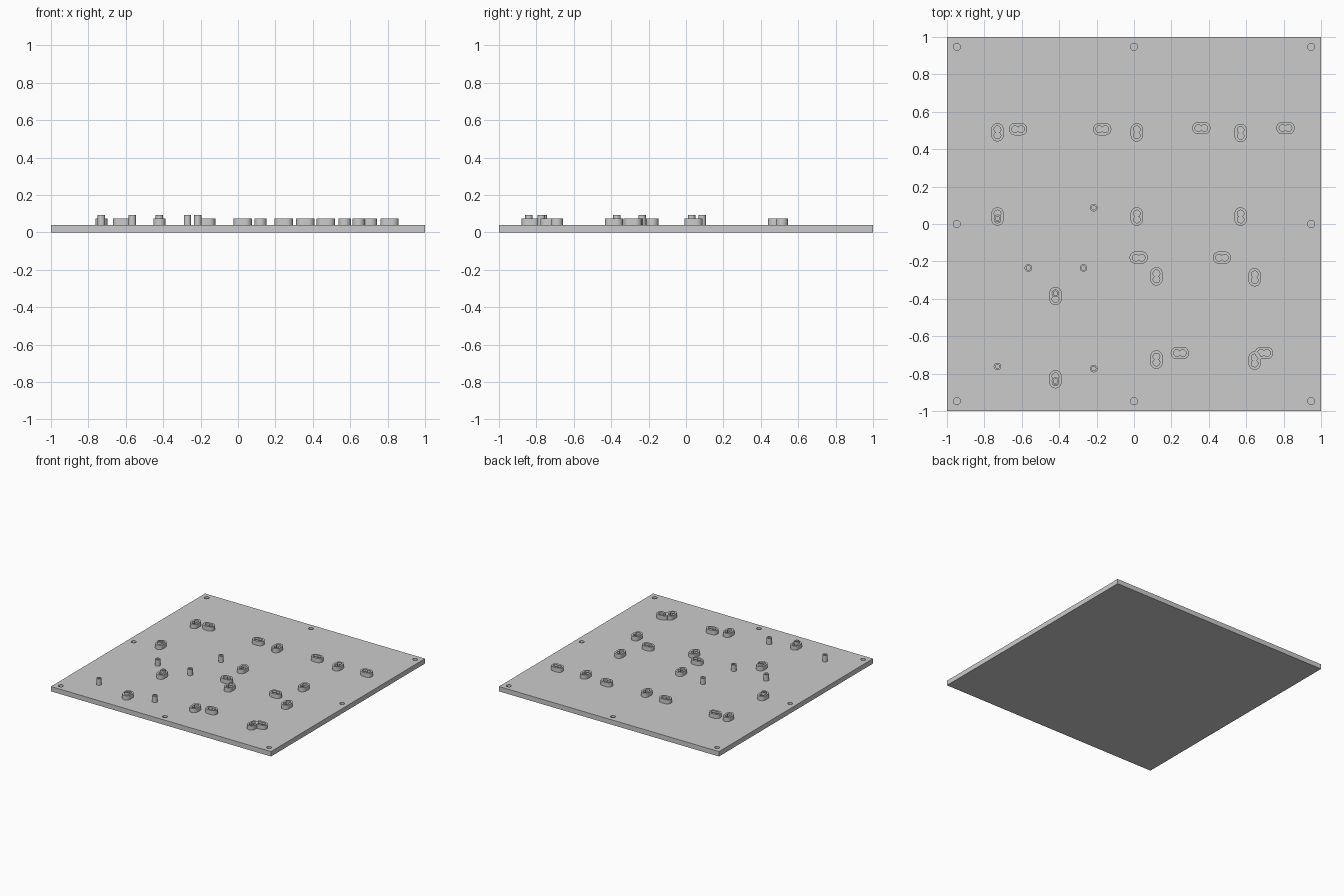
import bpy, bmesh
from math import acos, cos, sin, pi, radians
from mathutils import Matrix, Vector

cube = bpy.data.objects.get("Cube")
if cube:
    bpy.data.objects.remove(cube)

grey = bpy.data.materials.new("plain_grey")
grey.use_nodes = True
grey.diffuse_color = (0.6, 0.6, 0.6, 1)
grey.node_tree.nodes["Principled BSDF"].inputs["Base Color"].default_value = (0.6, 0.6, 0.6, 1)

TOP = 0.04          # upper face of the base plate
STEPS = 16          # segments in each half outline


def make_object(name, bm):
    bmesh.ops.recalc_face_normals(bm, faces=bm.faces)
    mesh = bpy.data.meshes.new(name)
    bm.to_mesh(mesh)
    bm.free()
    obj = bpy.data.objects.new(name, mesh)
    bpy.context.collection.objects.link(obj)
    mesh.materials.append(grey)
    return obj


def outlines(spread, outer, bore):
    """Matching rings: a rounded slot and the double bore inside it."""
    limit = acos(-spread / bore)
    slot, hole = [], []
    for side in (1, -1):
        for i in range(STEPS):
            t = -limit + 2 * limit * i / STEPS
            x, y = spread + bore * cos(t), bore * sin(t)
            hole.append(Vector((side * x, side * y, 0)))
            if cos(t) >= 0:
                x, y = spread + outer * cos(t), outer * sin(t)
            else:
                y = outer if t > 0 else -outer
            slot.append(Vector((side * x, side * y, 0)))
    return slot, hole


def hollow_boss(name, x, y, top, spread, outer, bore, turn=0):
    """Raised boss with a blind bore down to the plate."""
    slot, hole = outlines(spread, outer, bore)
    place = Matrix.Translation((x, y, 0)) @ Matrix.Rotation(turn, 4, 'Z')
    bm = bmesh.new()
    rings = []
    for ring, z in ((slot, TOP - 0.005), (slot, top), (hole, top), (hole, TOP + 0.001)):
        rings.append([bm.verts.new(place @ (p + Vector((0, 0, z)))) for p in ring])
    count = len(slot)
    for a, b in zip(rings, rings[1:]):
        for i in range(count):
            j = (i + 1) % count
            bm.faces.new((a[i], a[j], b[j], b[i]))
    bm.faces.new(rings[0])
    bm.faces.new(rings[-1])
    return make_object(name, bm)


# Base plate with blind fixing holes round the border
bm = bmesh.new()
bmesh.ops.create_cube(bm, size=1, matrix=Matrix.Translation((0, 0, TOP / 2))
                      @ Matrix.Diagonal((2, 2, TOP, 1)))
plate = make_object("base_plate", bm)

bm = bmesh.new()
for x in (-0.947, 0, 0.947):
    for y in (-0.947, 0, 0.947):
        if x or y:
            bmesh.ops.create_cone(bm, cap_ends=True, segments=24, radius1=0.019,
                                  radius2=0.019, depth=0.06,
                                  matrix=Matrix.Translation((x, y, TOP)))
cutter = make_object("hole_cutter", bm)
cutter.hide_render = True
cut = plate.modifiers.new("fixing_holes", 'BOOLEAN')
cut.operation = 'DIFFERENCE'
cut.solver = 'EXACT'
cut.object = cutter
bpy.context.view_layer.update()
graph = bpy.context.evaluated_depsgraph_get()
drilled = bpy.data.meshes.new_from_object(plate.evaluated_get(graph))
plate.modifiers.clear()
plate.data = drilled
bpy.data.objects.remove(cutter)

parts = [plate]

# Double-bored bosses running front to back
lengthwise = [(-0.73, 0.49), (0.015, 0.49), (0.57, 0.487),
              (-0.73, 0.04), (0.015, 0.04), (0.57, 0.04),
              (0.12, -0.28), (0.645, -0.285), (-0.42, -0.385),
              (0.12, -0.725), (0.645, -0.73), (-0.42, -0.83)]
for x, y in lengthwise:
    parts.append(hollow_boss("lengthwise_boss", x, y, 0.075, 0.016, 0.033, 0.018, pi / 2))

# Double-bored bosses running side to side
crosswise = [(-0.62, 0.507), (-0.17, 0.507), (0.36, 0.513), (0.81, 0.513),
             (0.025, -0.18), (0.47, -0.18), (0.245, -0.69), (0.695, -0.69)]
for x, y in crosswise:
    parts.append(hollow_boss("crosswise_boss", x, y, 0.075, 0.016, 0.033, 0.018))

# Tall hollow pins
pins = [(-0.565, -0.235), (-0.27, -0.235), (-0.215, 0.087), (-0.73, -0.762),
        (-0.215, -0.773), (-0.73, 0.03), (-0.42, -0.37), (-0.42, -0.84)]
for x, y in pins:
    parts.append(hollow_boss("hollow_pin", x, y, 0.092, 0, 0.02, 0.011))

# Smooth the round walls and keep the rims sharp
bpy.ops.object.select_all(action='DESELECT')
for obj in parts:
    obj.select_set(True)
bpy.context.view_layer.objects.active = plate
bpy.ops.object.shade_smooth_by_angle(angle=radians(30))
